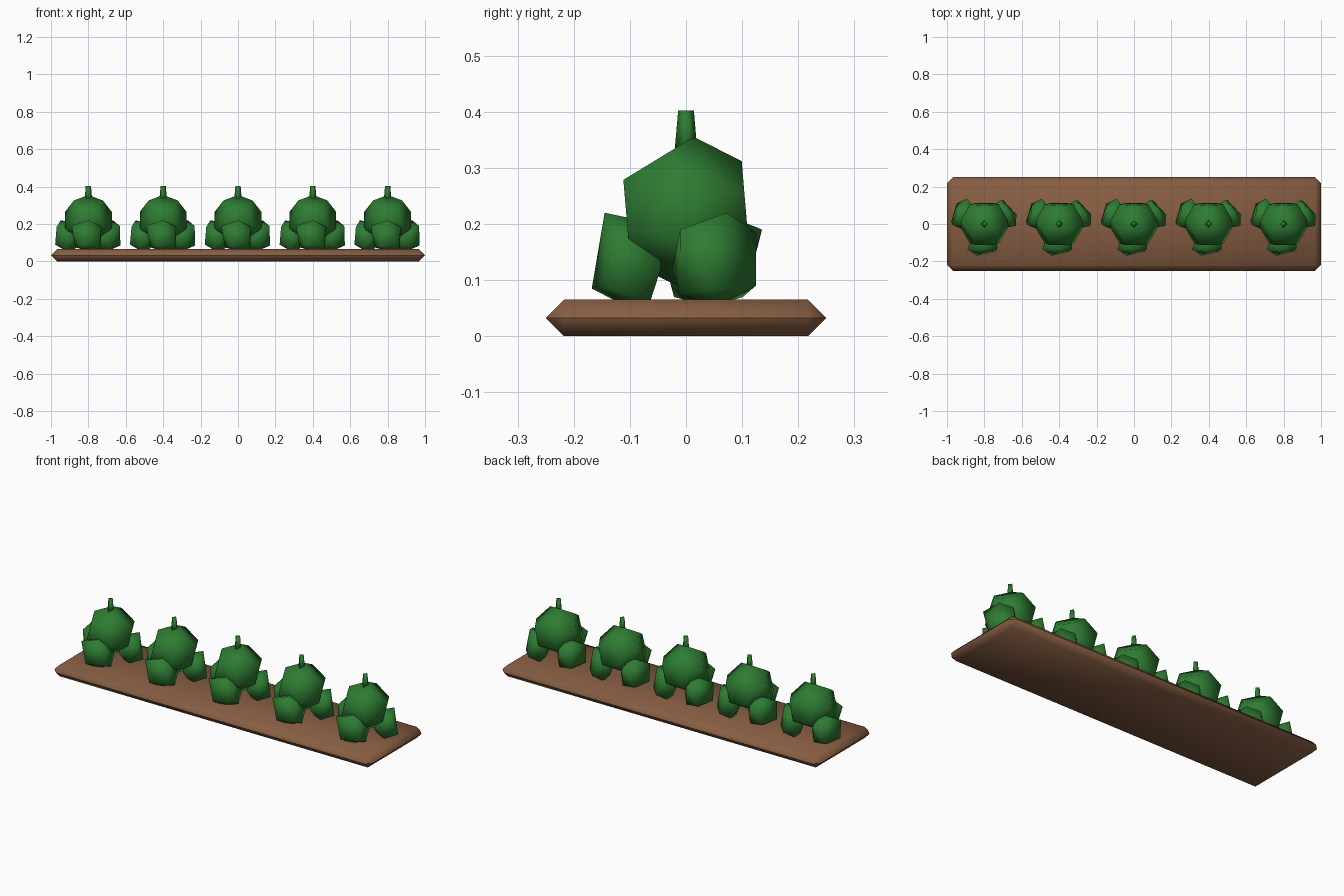
import bpy, bmesh
from math import radians, sqrt
from mathutils import Matrix, Vector

cube = bpy.data.objects.get("Cube")
if cube:
    bpy.data.objects.remove(cube, do_unlink=True)


def material(name, color):
    m = bpy.data.materials.new(name)
    m.use_nodes = True
    m.diffuse_color = color
    bsdf = m.node_tree.nodes["Principled BSDF"]
    bsdf.inputs["Base Color"].default_value = color
    bsdf.inputs["Roughness"].default_value = 0.8
    return m


GREEN = material("leaf green", (0.027, 0.2, 0.032, 1))
BROWN = material("wood brown", (0.24, 0.11, 0.055, 1))


def finish(bm, name, mat):
    bmesh.ops.recalc_face_normals(bm, faces=bm.faces[:])
    mesh = bpy.data.meshes.new(name)
    bm.to_mesh(mesh)
    bm.free()
    mesh.materials.append(mat)
    mesh.shade_smooth()
    return mesh


def hull(name, points, mat):
    bm = bmesh.new()
    verts = [bm.verts.new(p) for p in points]
    bmesh.ops.convex_hull(bm, input=verts)
    loose = [v for v in bm.verts if not v.link_faces]
    bmesh.ops.delete(bm, geom=loose, context='VERTS')
    return finish(bm, name, mat)


def place(name, mesh, loc=(0, 0, 0), turn=0):
    ob = bpy.data.objects.new(name, mesh)
    ob.location = loc
    ob.rotation_euler.z = radians(turn)
    bpy.context.collection.objects.link(ob)
    return ob


def dodecahedron(radius):
    """Dodecahedron points with one corner up and its neighbour towards +y."""
    phi = (1 + sqrt(5)) / 2
    signs = (-1, 1)
    pts = [Vector((a, b, c)) for a in signs for b in signs for c in signs]
    for a in signs:
        for b in signs:
            p = Vector((0, a / phi, b * phi))
            pts += [p, p.yzx, p.zxy]
    up = Vector((1, 1, 1)).normalized()
    side = Vector((0, 1 / phi, phi))
    side = (side - up * side.dot(up)).normalized()
    basis = Matrix((side.cross(up), side, up))
    return [basis @ p * (radius / sqrt(3)) for p in pts]


# Plank with chamfers meeting along the middle of its rim
bm = bmesh.new()
bmesh.ops.create_cube(bm, size=1, matrix=Matrix.Translation((0, 0, 0.0325)) @ Matrix.Diagonal((2, 0.5, 0.065, 1)))
bmesh.ops.bevel(bm, geom=bm.edges[:], offset=0.0322, segments=1, affect='EDGES')
plank = place("plank", finish(bm, "plank", BROWN))
bpy.context.view_layer.objects.active = plank
plank.select_set(True)
bpy.ops.object.shade_smooth_by_angle(angle=radians(60))

# Large faceted crown, leaning slightly back
tilt = Matrix.Rotation(radians(-6), 3, 'X')
crown = hull("crown", [tilt @ p for p in dodecahedron(0.134)], GREEN)

# Chunky lower lobe facing the front
lobe = hull("lobe", [
    (0, -0.145, 0.22), (-0.09, -0.135, 0.19), (0.07, -0.13, 0.185),
    (-0.04, -0.168, 0.085), (0.06, -0.145, 0.09),
    (-0.07, -0.10, 0.075), (0.065, -0.09, 0.07), (0, -0.11, 0.055), (0, -0.065, 0.058),
    (-0.055, -0.045, 0.12), (0.055, -0.045, 0.12), (0, -0.05, 0.2)], GREEN)

# Tapered four-sided stem
bm = bmesh.new()
bmesh.ops.create_cone(bm, cap_ends=True, segments=4, radius1=0.021, radius2=0.014, depth=0.08,
                      matrix=Matrix.Translation((0, 0, 0.362)))
stem = finish(bm, "stem", GREEN)

# Row of five plants, each with three lobes around the crown
for i in range(5):
    x = -0.8 + 0.4 * i
    n = i + 1
    place(f"crown_{n}", crown, (x, 0, 0.222))
    place(f"stem_{n}", stem, (x, 0, 0))
    place(f"front_lobe_{n}", lobe, (x, 0, 0))
    place(f"left_lobe_{n}", lobe, (x + 0.006, 0, 0), 120)
    place(f"right_lobe_{n}", lobe, (x - 0.022, -0.01, 0), 240)
